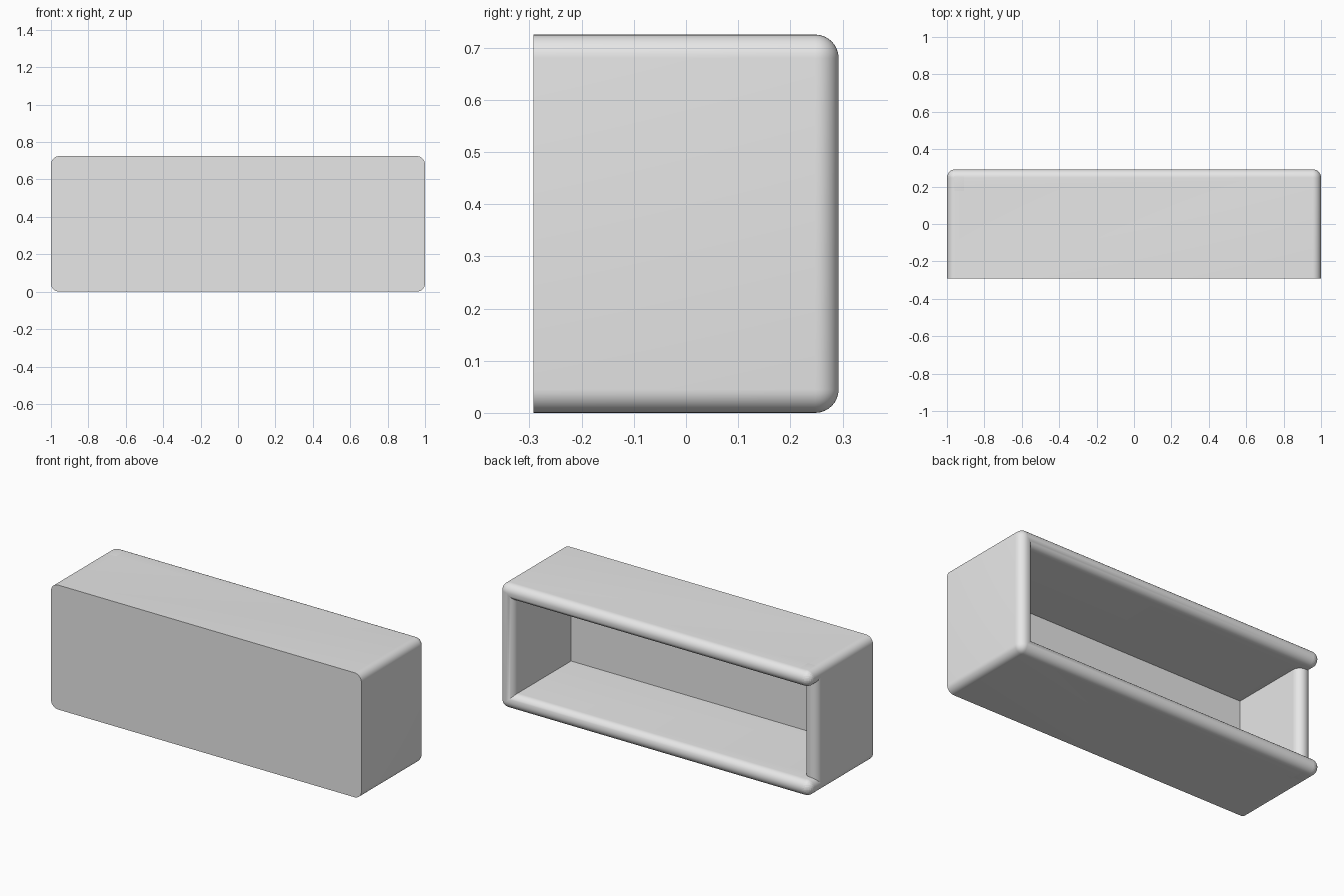
import bpy, bmesh, math
from mathutils import Vector, Matrix

cube = bpy.data.objects.get("Cube")
if cube:
    bpy.data.objects.remove(cube, do_unlink=True)

HALF_W, HALF_D, H = 1.0, 0.2925, 0.725
R = 0.045                 # edge radius, half of the wall thickness
FRONT = 0.05              # front panel thickness
RECESS = 0.07             # how far the right wall stops short
RIM_Y = HALF_D - R
LOW_Y = RIM_Y - RECESS

grey = bpy.data.materials.new("light_grey")
grey.use_nodes = True
grey.diffuse_color = (0.8, 0.8, 0.8, 1)
grey.node_tree.nodes["Principled BSDF"].inputs["Base Color"].default_value = (0.8, 0.8, 0.8, 1)


def make(name, bm):
    bmesh.ops.recalc_face_normals(bm, faces=bm.faces)
    mesh = bpy.data.meshes.new(name)
    bm.to_mesh(mesh)
    bm.free()
    mesh.materials.append(grey)
    ob = bpy.data.objects.new(name, mesh)
    bpy.context.collection.objects.link(ob)
    return ob


def smooth(ob):
    bpy.ops.object.select_all(action='DESELECT')
    ob.select_set(True)
    bpy.context.view_layer.objects.active = ob
    bpy.ops.object.shade_smooth_by_angle(angle=math.radians(35))


def ring(bm, inset, y, steps=8):
    """Rounded rectangle in the XZ plane; corners turn sharp past the radius."""
    rad = max(0.0, R - inset)
    w, h = HALF_W - inset - rad, H / 2 - inset - rad
    verts = []
    for k, (sx, sz) in enumerate([(1, 1), (-1, 1), (-1, -1), (1, -1)]):
        for i in range(steps + 1):
            a = (k + i / steps) * math.pi / 2
            verts.append(bm.verts.new((sx * w + rad * math.cos(a), y,
                                       H / 2 + sz * h + rad * math.sin(a))))
    return verts


# Open-backed box with a rolled rim, lofted from front panel to inner panel
bm = bmesh.new()
sections = [(0, -HALF_D)]
for i in range(17):
    a = math.pi * i / 16
    sections.append((R * (1 - math.cos(a)), RIM_Y + R * math.sin(a)))
sections.append((2 * R, -HALF_D + FRONT))
rings = [ring(bm, *s) for s in sections]
for p, q in zip(rings, rings[1:]):
    n = len(p)
    for i in range(n):
        j = (i + 1) % n
        bm.faces.new((p[i], p[j], q[j], q[i]))
bm.faces.new(rings[0])
bm.faces.new(rings[-1])
bmesh.ops.remove_doubles(bm, verts=bm.verts, dist=1e-5)
shell = make("box_shell", bm)

# Shorten the right wall
bm = bmesh.new()
bmesh.ops.create_cube(bm, size=1, matrix=Matrix.Translation((-HALF_W - 0.5 + 2 * R, LOW_Y + 0.5, H / 2))
                      @ Matrix.Diagonal((1, 1, 2, 1)))
cutter = make("wall_cutter", bm)
cutter.hide_render = True
mod = shell.modifiers.new("shorten_wall", 'BOOLEAN')
mod.operation = 'DIFFERENCE'
mod.solver = 'EXACT'
mod.object = cutter
bpy.context.view_layer.objects.active = shell
bpy.ops.object.modifier_apply(modifier=mod.name)
bpy.data.objects.remove(cutter, do_unlink=True)
smooth(shell)


def hull(name, centres):
    """Rounded solid wrapped around equal spheres."""
    bm = bmesh.new()
    for c in centres:
        bmesh.ops.create_uvsphere(bm, u_segments=24, v_segments=16, radius=R,
                                  matrix=Matrix.Translation(Vector(c)))
    out = bmesh.ops.convex_hull(bm, input=bm.verts)
    junk = {g for g in out["geom_interior"] + out["geom_unused"]
            if isinstance(g, bmesh.types.BMVert)}
    bmesh.ops.delete(bm, geom=list(junk), context='VERTS')
    ob = make(name, bm)
    smooth(ob)
    return ob


# Rounded slab ends above and below the short wall, and its rolled edge
X = -HALF_W + R
for name, z in (("top_slab_end", H - R), ("bottom_slab_end", R)):
    hull(name, [(x, y, z) for x in (X, X + R) for y in (LOW_Y, RIM_Y)])
hull("right_wall_rim", [(X, LOW_Y, R), (X, LOW_Y, H - R)])
